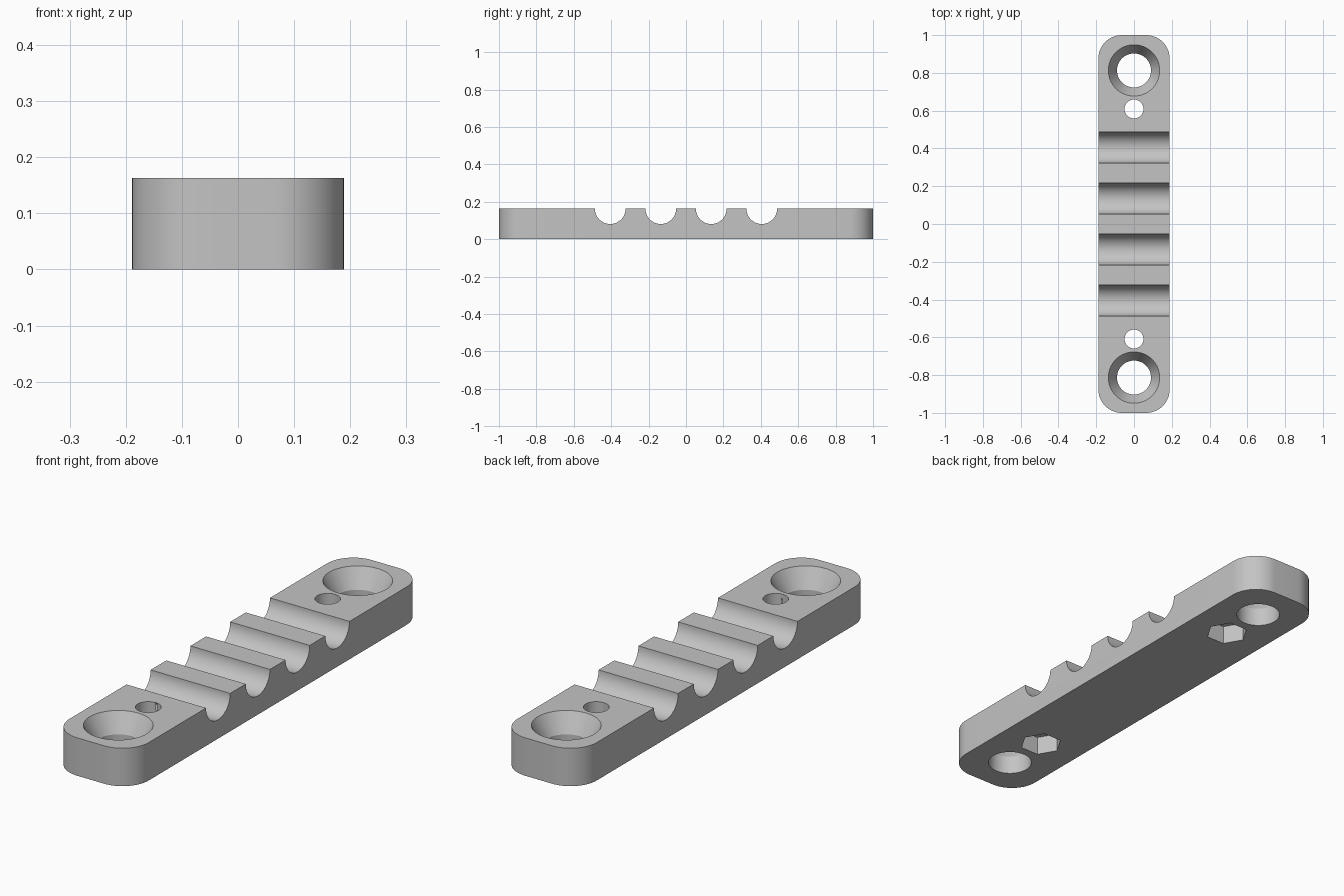
import bpy, bmesh, math
from mathutils import Matrix

HALF_W, HALF_L, HEIGHT, CORNER = 0.189, 1.0, 0.163, 0.125
MID = HEIGHT / 2

default = bpy.data.objects.get("Cube")
if default:
    bpy.data.objects.remove(default, do_unlink=True)

grey = bpy.data.materials.new("light grey plastic")
grey.use_nodes = True
COLOUR = (0.55, 0.55, 0.55, 1)
grey.diffuse_color = COLOUR
grey.node_tree.nodes["Principled BSDF"].inputs["Base Color"].default_value = COLOUR


def make_object(name, bm):
    bmesh.ops.recalc_face_normals(bm, faces=bm.faces)
    mesh = bpy.data.meshes.new(name)
    bm.to_mesh(mesh)
    bm.free()
    mesh.materials.append(grey)
    obj = bpy.data.objects.new(name, mesh)
    bpy.context.collection.objects.link(obj)
    return obj


def lathe(name, rings, sides, matrix):
    """Closed solid of revolution from (radius, height) rings."""
    bm = bmesh.new()
    loops = []
    for r, z in rings:
        angles = [math.tau * i / sides for i in range(sides)]
        loops.append([bm.verts.new((r * math.cos(a), r * math.sin(a), z)) for a in angles])
    for low, high in zip(loops, loops[1:]):
        for i in range(sides):
            j = (i + 1) % sides
            bm.faces.new((low[i], low[j], high[j], high[i]))
    bm.faces.new(loops[0])
    bm.faces.new(loops[-1])
    bm.transform(matrix)
    return make_object(name, bm)


# Bar with rounded corners
bm = bmesh.new()
STEPS = 14
outline = []
for quarter, (sx, sy) in enumerate([(1, 1), (-1, 1), (-1, -1), (1, -1)]):
    for i in range(STEPS + 1):
        a = math.pi / 2 * (quarter + i / STEPS)
        outline.append(bm.verts.new((sx * (HALF_W - CORNER) + CORNER * math.cos(a),
                                     sy * (HALF_L - CORNER) + CORNER * math.sin(a), 0)))
base = bm.faces.new(outline)
top = bmesh.ops.extrude_face_region(bm, geom=[base])
bmesh.ops.translate(bm, vec=(0, 0, HEIGHT),
                    verts=[v for v in top["geom"] if isinstance(v, bmesh.types.BMVert)])
bar = make_object("clamp_bar", bm)

cutters = []
# Four half-round channels across the top
for y in (-0.405, -0.135, 0.135, 0.405):
    across = Matrix.Translation((0, y, HEIGHT)) @ Matrix.Rotation(math.pi / 2, 4, "Y")
    cutters.append(lathe("channel_cutter", [(0.082, -0.3), (0.082, 0.3)], 64, across))

# Countersunk screw holes, small bolt holes and hexagonal nut pockets at both ends
for side in (-1, 1):
    screw = Matrix.Translation((0, side * 0.813, 0))
    bolt = Matrix.Translation((0, side * 0.609, 0))
    slope = (0.136 - 0.09) / MID
    cutters.append(lathe("screw_cutter", [(0.09, -0.1), (0.09, MID), (0.136 + slope * 0.1, HEIGHT + 0.1)],
                         64, screw))
    cutters.append(lathe("bolt_cutter", [(0.05, -0.1), (0.05, 0.3)], 40, bolt))
    cutters.append(lathe("nut_cutter", [(0.087, -0.1), (0.087, MID)], 6, bolt))

# Cut the bar
bpy.context.view_layer.objects.active = bar
bar.select_set(True)
for cutter in cutters:
    mod = bar.modifiers.new("cut", "BOOLEAN")
    mod.operation = "DIFFERENCE"
    mod.solver = "EXACT"
    mod.object = cutter
    bpy.ops.object.modifier_apply(modifier=mod.name)
    bpy.data.objects.remove(cutter, do_unlink=True)

bpy.ops.object.shade_smooth_by_angle(angle=math.radians(22))
